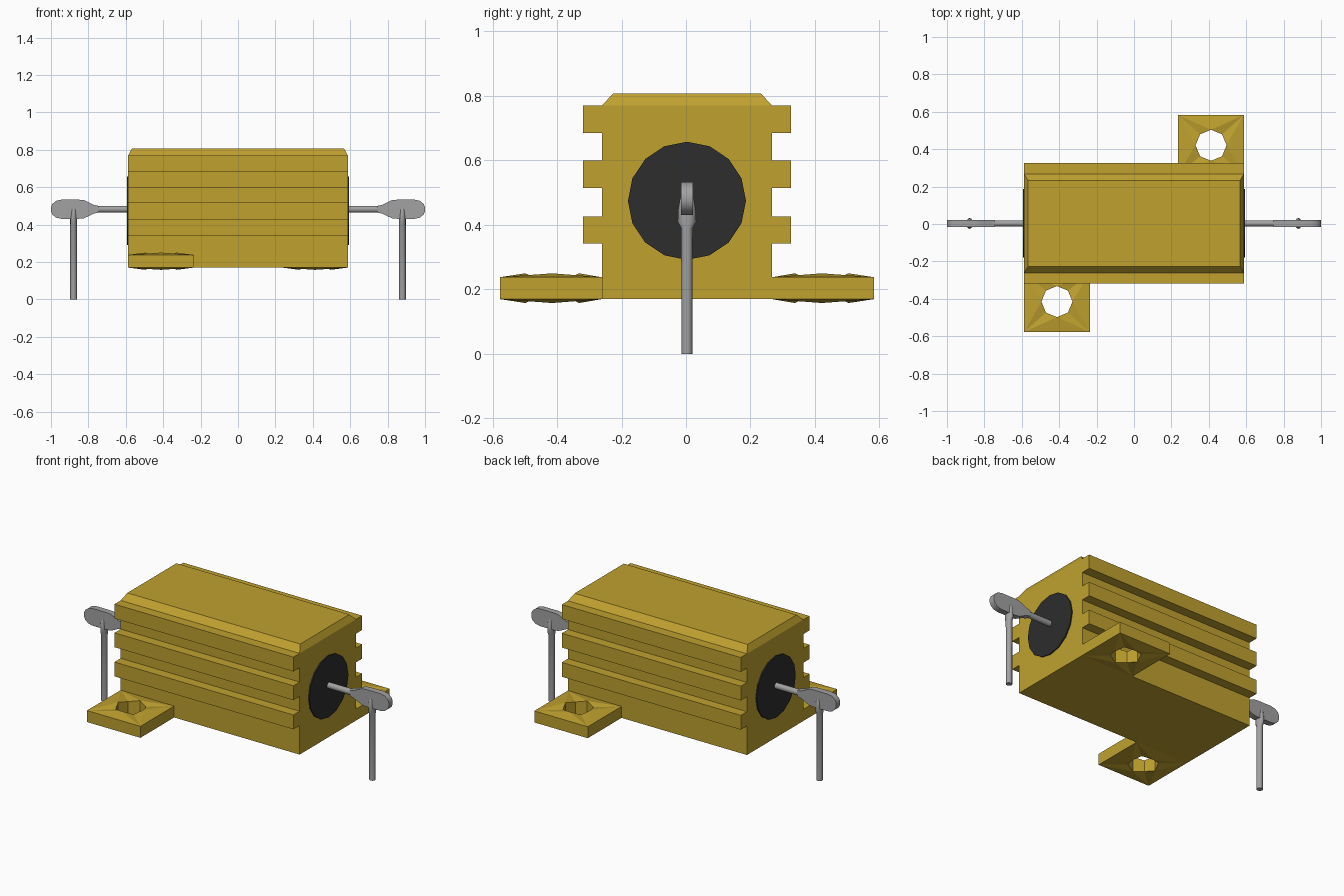
import bpy, bmesh, math
from mathutils import Matrix

cube = bpy.data.objects.get("Cube")
if cube:
    bpy.data.objects.remove(cube, do_unlink=True)

CY = 0.003  # depth centre of the housing


def material(name, rgb, rough=0.5):
    m = bpy.data.materials.new(name)
    m.use_nodes = True
    col = (*rgb, 1)
    m.diffuse_color = col
    bsdf = next(n for n in m.node_tree.nodes if n.type == 'BSDF_PRINCIPLED')
    bsdf.inputs["Base Color"].default_value = col
    bsdf.inputs["Roughness"].default_value = rough
    return m


GOLD = material("gold anodised", (0.52, 0.355, 0.028))
BLACK = material("black plug", (0.026, 0.026, 0.026))
GREY = material("grey metal", (0.36, 0.36, 0.36))


def finish(name, bm, mat, smooth=False, turned=False):
    """Turn the bmesh into an object, optionally rotated half a turn about z."""
    if turned:
        bm.transform(Matrix.Rotation(math.pi, 4, 'Z'))
    bm.transform(Matrix.Translation((0, CY, 0)))
    bmesh.ops.recalc_face_normals(bm, faces=bm.faces)
    me = bpy.data.meshes.new(name)
    bm.to_mesh(me)
    bm.free()
    me.materials.append(mat)
    ob = bpy.data.objects.new(name, me)
    bpy.context.collection.objects.link(ob)
    if smooth:
        bpy.ops.object.select_all(action='DESELECT')
        ob.select_set(True)
        bpy.context.view_layer.objects.active = ob
        bpy.ops.object.shade_smooth_by_angle(angle=math.radians(50))
    return ob


def loft(sections):
    """Skin a list of equally long point rings and cap both ends."""
    bm = bmesh.new()
    rings = [[bm.verts.new(p) for p in s] for s in sections]
    n = len(rings[0])
    for a, b in zip(rings, rings[1:]):
        for i in range(n):
            j = (i + 1) % n
            bm.faces.new((a[i], a[j], b[j], b[i]))
    bm.faces.new(rings[0])
    bm.faces.new(rings[-1])
    return bm


def circle(n, ra, rb):
    return [(ra * math.cos(math.tau * i / n), rb * math.sin(math.tau * i / n))
            for i in range(n)]


# Finned housing: half profile mirrored, extruded along x
HX, WALL, FIN = 0.587, 0.264, 0.322
half = [(WALL, 0.17)]
for lo, hi in ((0.342, 0.427), (0.515, 0.60), (0.685, 0.77)):
    half += [(WALL, lo), (FIN, lo), (FIN, hi), (WALL, hi)]
profile = half + [(-y, z) for y, z in reversed(half)]
finish("finned_housing", loft([[(x, y, z) for y, z in profile] for x in (-HX, HX)]), GOLD)

# Bevelled lid
finish("bevelled_lid", loft([
    [(sx * x, sy * y, z) for sx, sy in ((-1, -1), (1, -1), (1, 1), (-1, 1))]
    for x, y, z in ((HX, WALL, 0.77), (HX - 0.02, WALL - 0.034, 0.807))]), GOLD)


# Mounting tab with an eight-sided hole whose rim is alternately raised
def mounting_tab(name, turned):
    bm = bmesh.new()
    cx, cy, r = 0.412, 0.418, 0.083
    corners = [(HX, 0.58), (0.236, 0.58), (0.236, WALL), (HX, WALL)]
    layers = []
    for z, lift in ((0.17, -0.012), (0.238, 0.012)):
        outer = [bm.verts.new((x, y, z)) for x, y in corners]
        rim = [bm.verts.new((cx + x, cy + y, z + (lift if i % 2 == 0 else 0)))
               for i, (x, y) in enumerate(circle(8, r, r))]
        for k in range(4):
            a, b, c = rim[2 * k], rim[2 * k + 1], rim[(2 * k + 2) % 8]
            bm.faces.new((outer[k], a, b))
            bm.faces.new((outer[k], b, c))
            bm.faces.new((outer[k], c, outer[(k + 1) % 4]))
        layers.append((outer, rim))
    (o0, r0), (o1, r1) = layers
    for lo, hi in ((o0, o1), (r0, r1)):
        for i in range(len(lo)):
            j = (i + 1) % len(lo)
            bm.faces.new((lo[i], lo[j], hi[j], hi[i]))
    finish(name, bm, GOLD, turned=turned)


# Flat solder lug outline (x, z above the axis), mirrored about the axis
AXIS = 0.482
lug_half = [(0.745, 0.018), (0.77, 0.023), (0.822, 0.048), (0.85, 0.051),
            (0.945, 0.051), (0.972, 0.045), (0.993, 0.028), (1.0, 0.010)]
lug = [(x, AXIS + h) for x, h in lug_half] + [(x, AXIS - h) for x, h in reversed(lug_half)]

# Vertical pin sections: z, x radius, y radius
PIN = [(0.0, 0.018, 0.017), (0.39, 0.018, 0.018), (0.41, 0.018, 0.029),
       (0.45, 0.018, 0.027), (0.48, 0.016, 0.022), (0.498, 0.008, 0.014)]

for side, turned in (("left", False), ("right", True)):
    mounting_tab(side + "_mounting_tab", turned)
    # End plug disc
    finish(side + "_end_plug", loft([[(x, y, 0.475 + z) for y, z in circle(16, 0.183, 0.183)]
                                     for x in (HX - 0.02, HX + 0.007)]), BLACK, turned=turned)
    # Lead wire leaving the plug
    finish(side + "_lead_wire", loft([[(x, y, AXIS + z) for y, z in circle(12, 0.017, 0.018)]
                                      for x in (HX, 0.765)]), GREY, True, turned)
    finish(side + "_solder_lug", loft([[(x, y, z) for x, z in lug] for y in (-0.018, 0.018)]),
           GREY, True, turned)
    finish(side + "_pin", loft([[(0.879 + x, y, z) for x, y in circle(12, rx, ry)]
                                for z, rx, ry in PIN]), GREY, True, turned)
